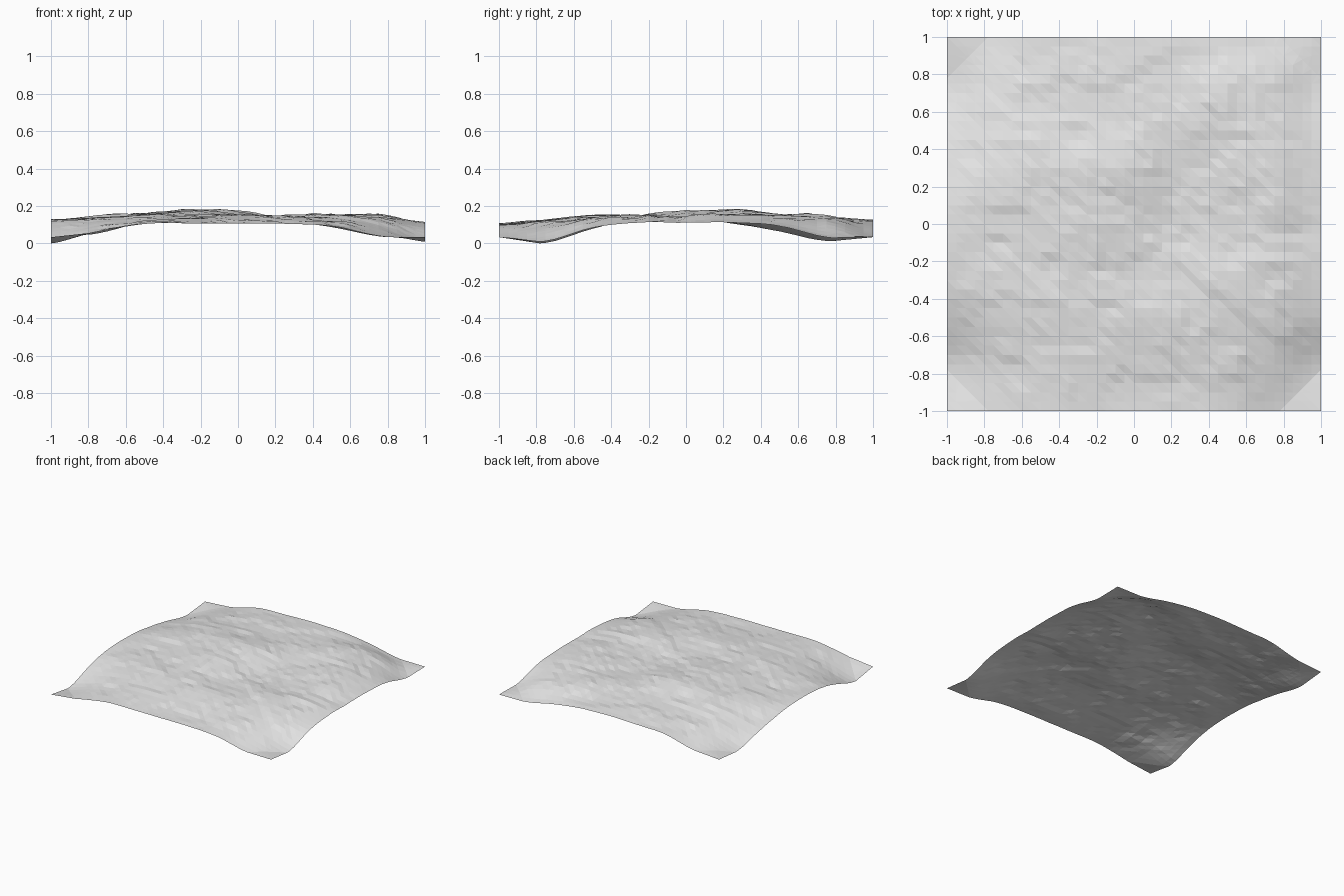
import bpy, bmesh, math
from mathutils import Vector, noise

if "Cube" in bpy.data.objects:
    bpy.data.objects.remove(bpy.data.objects["Cube"])

CUT = 1.78          # corners are split where |x| + |y| reaches this value
CORNER_Z = 0.035    # height of the four outer tips
CELLS = 40

# Coarse heights in thousandths, back row first, left to right, 0.25 apart
RELIEF = [
    [30, 55, 115, 122, 128, 120, 88, 40, 25],
    [15, 92, 125, 138, 140, 138, 150, 115, 35],
    [65, 115, 142, 152, 155, 152, 152, 150, 95],
    [108, 146, 162, 184, 176, 138, 146, 160, 112],
    [130, 146, 158, 178, 155, 126, 138, 150, 115],
    [125, 135, 150, 156, 146, 140, 150, 145, 112],
    [80, 120, 145, 150, 150, 147, 142, 125, 85],
    [5, 75, 115, 125, 125, 120, 115, 85, 14],
    [10, 65, 105, 108, 108, 106, 95, 42, 15],
]

grey = bpy.data.materials.new("stone_grey")
grey.diffuse_color = (0.8, 0.8, 0.8, 1)
grey.use_nodes = True
grey.node_tree.nodes["Principled BSDF"].inputs["Base Color"].default_value = grey.diffuse_color


def spline(p, t):
    """Smooth curve through the middle two of four values."""
    a, b, c, d = p
    return b + 0.5 * t * (c - a + t * (2 * a - 5 * b + 4 * c - d
                                       + t * (3 * (b - c) + d - a)))


def coarse(x, y):
    u, v = (x + 1) * 4, (1 - y) * 4
    i, j = min(int(u), 7), min(int(v), 7)
    pick = lambda k: min(max(k, 0), 8)
    rows = [spline([RELIEF[pick(j + r)][pick(i + c)] for c in range(-1, 3)], u - i)
            for r in range(-1, 3)]
    return spline(rows, v - j) / 1000


def land(x, y):
    """Broad relief plus rocky ledges that fade towards the borders."""
    inner = min(1, (1 - max(abs(x), abs(y))) * 4 + 0.25)
    inner *= max(0, min(1, (CUT - abs(x) - abs(y)) * 3))
    # sharpen the detail by warping it, so it breaks into stepped ledges
    warp = 0.3 * noise.noise(Vector((x * 2.5, y * 2.5, 4.0)))
    rough = noise.fractal(Vector((x * 2.6 + warp, y * 4.2 + warp, 1.7)), 0.8, 2.1, 4)
    step = math.sin(rough * 9) / 9
    return coarse(x, y) + inner * (0.011 * rough + 0.028 * step)


def height(x, y):
    over = abs(x) + abs(y) - CUT
    if over <= 1e-5:
        return land(x, y)
    # corner flaps run straight from the split line to the tip
    cx, cy = math.copysign(1, x), math.copysign(1, y)
    side = 2 - CUT
    t = min(1, over / side)
    if t > 0.999:
        return CORNER_Z
    k = 1 / (1 - t)
    edge = land(cx + (x - cx) * k, cy + (y - cy) * k)
    return edge + (CORNER_Z - edge) * t


def patch(name, planes):
    """Grid sheet trimmed by diagonal planes, then raised to the relief."""
    bm = bmesh.new()
    bmesh.ops.create_grid(bm, x_segments=CELLS, y_segments=CELLS, size=1)
    for sx, sy, flip in planes:
        bmesh.ops.bisect_plane(
            bm, geom=bm.verts[:] + bm.edges[:] + bm.faces[:], dist=1e-5,
            plane_co=(sx * CUT / 2, sy * CUT / 2, 0), plane_no=(sx, sy, 0),
            clear_outer=not flip, clear_inner=flip)
    bmesh.ops.triangulate(bm, faces=bm.faces[:])
    for v in bm.verts:
        v.co.z = height(v.co.x, v.co.y)
    mesh = bpy.data.meshes.new(name)
    bm.to_mesh(mesh)
    bm.free()
    mesh.materials.append(grey)
    ob = bpy.data.objects.new(name, mesh)
    bpy.context.collection.objects.link(ob)
    return ob


# Main ground sheet and its four corner flaps
corners = {"front_left": (-1, -1), "front_right": (1, -1),
           "back_left": (-1, 1), "back_right": (1, 1)}
parts = [patch("ground", [(sx, sy, False) for sx, sy in corners.values()])]
for label, (sx, sy) in corners.items():
    parts.append(patch(label + "_corner", [(sx, sy, True)]))

# Rest the lowest point on the floor
low = min(v.co.z for ob in parts for v in ob.data.vertices)
for ob in parts:
    for v in ob.data.vertices:
        v.co.z -= low
